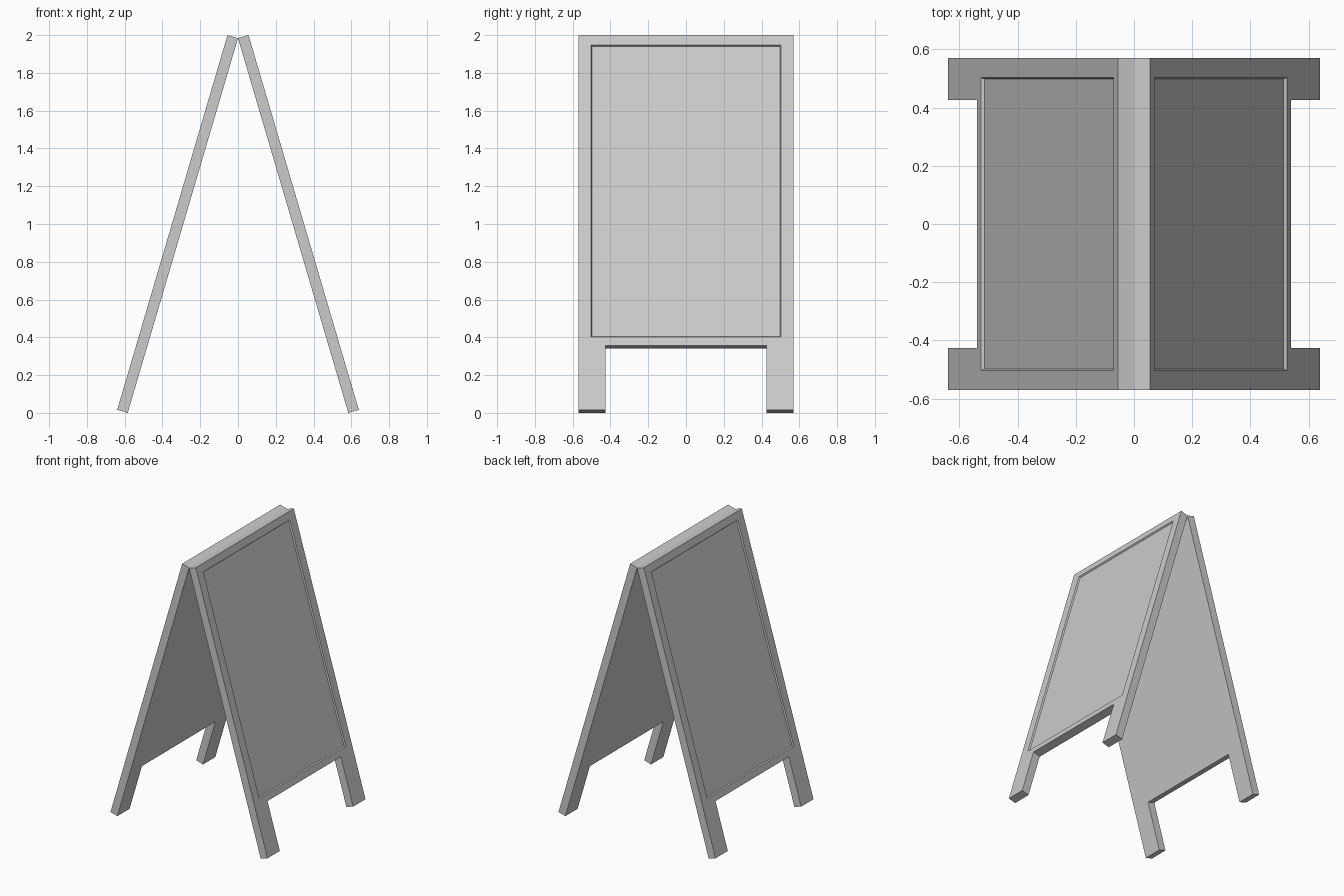
import bpy, bmesh
from math import sin, cos, radians

if "Cube" in bpy.data.objects:
    bpy.data.objects.remove(bpy.data.objects["Cube"])

TILT = radians(16.4)
LENGTH, THICK = 2.068, 0.058      # board length along the slope, board thickness
W, F, C = 0.57, 0.427, 0.355      # half width, half leg gap, leg gap height
DEPTH = 0.01                      # depth of the sign recess


def rect(y, s0, s1):
    return [(-y, s0), (y, s0), (y, s1), (-y, s1)]


def board(name, side):
    bm = bmesh.new()

    # y across the board, s up the slope, d outward from the inner face
    def ring(points, d):
        return [bm.verts.new((side * (d * cos(TILT) + (LENGTH - s) * sin(TILT)), y,
                              s * cos(TILT) + d * sin(TILT))) for y, s in points]

    def bridge(a, b):
        n = len(a)
        for i in range(n):
            j = (i + 1) % n
            bm.faces.new((a[i], a[j], b[j], b[i]))

    # board outline with two legs
    outline = [(-W, 0), (-F, 0), (-F, C), (F, C), (F, 0), (W, 0), (W, LENGTH), (-W, LENGTH)]
    back = ring(outline, 0)
    o = ring(outline, THICK)
    bm.faces.new(back)
    bridge(back, o)

    # outer frame around the recess
    r = ring(rect(0.503, 0.402, 2.014), THICK)
    bm.faces.new((o[0], o[1], o[2], r[0], r[3], o[7]))
    bm.faces.new((o[2], o[3], r[1], r[0]))
    bm.faces.new((o[3], o[4], o[5], o[6], r[2], r[1]))
    bm.faces.new((o[6], o[7], r[3], r[2]))

    # sloped recess walls and sunken sign face
    floor = ring(rect(0.498, 0.408, 2.009), THICK - DEPTH)
    bridge(r, floor)
    bm.faces.new(floor)

    bmesh.ops.recalc_face_normals(bm, faces=bm.faces)
    mesh = bpy.data.meshes.new(name)
    bm.to_mesh(mesh)
    bm.free()
    obj = bpy.data.objects.new(name, mesh)
    bpy.context.collection.objects.link(obj)


# two boards leaning together at the top
board("right_board", 1)
board("left_board", -1)
